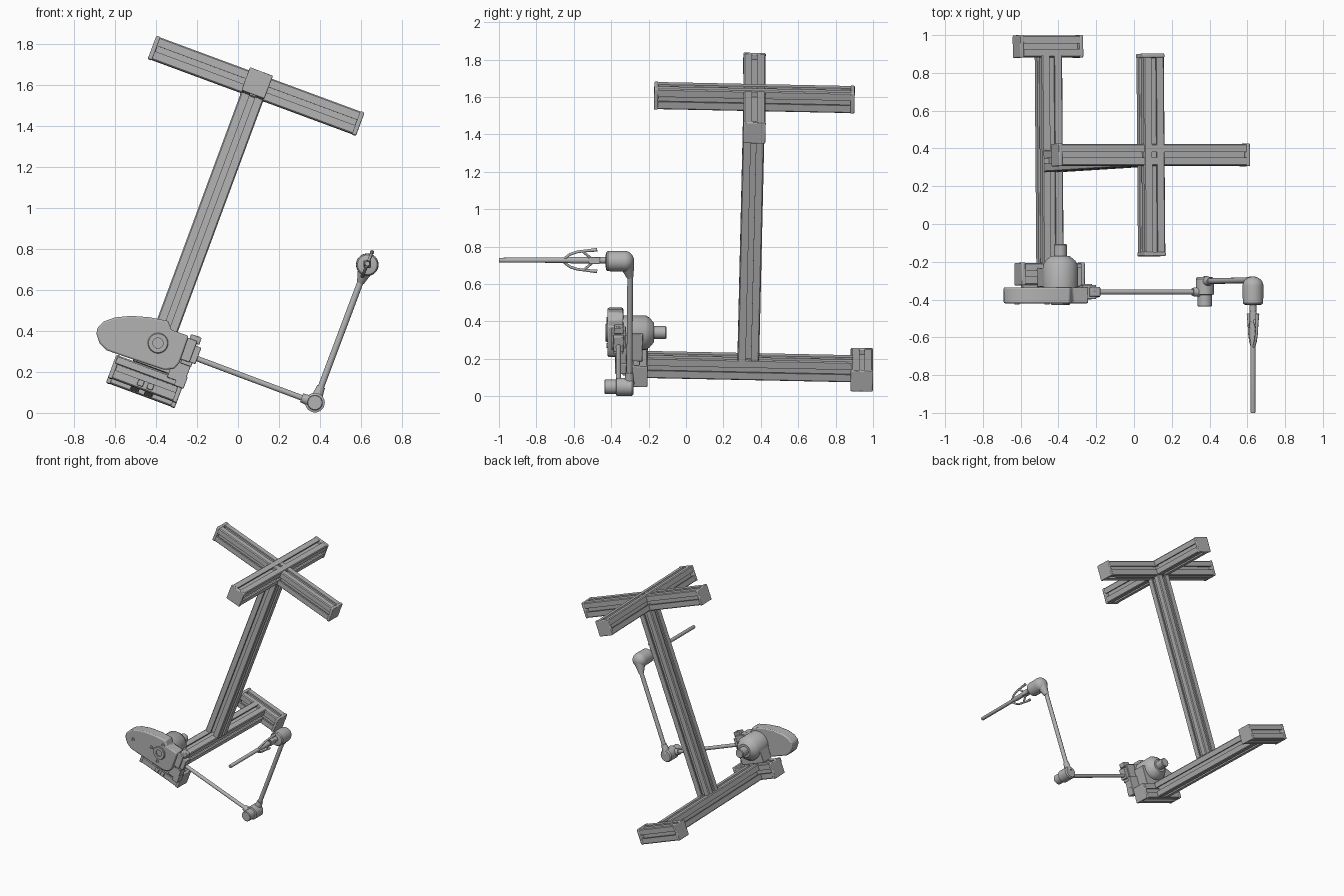
import bpy, bmesh, math
from mathutils import Matrix, Vector

if "Cube" in bpy.data.objects:
    bpy.data.objects.remove(bpy.data.objects["Cube"])

def material(name, value):
    m = bpy.data.materials.new(name)
    m.use_nodes = True
    colour = (value, value, value, 1)
    m.diffuse_color = colour
    m.node_tree.nodes["Principled BSDF"].inputs["Base Color"].default_value = colour
    return m

GREY = material("machined grey", 0.45)
# The whole frame leans sideways and dips slightly toward the back
LEAN = Matrix.Rotation(math.radians(20.3), 4, 'Y') @ Matrix.Rotation(math.radians(-1.25), 4, 'X')
UPRIGHT = Matrix.Identity(4)

def finish(bm, name, matrix=UPRIGHT, bevel=0, smooth=True):
    bmesh.ops.recalc_face_normals(bm, faces=bm.faces)
    bm.transform(matrix)
    mesh = bpy.data.meshes.new(name)
    bm.to_mesh(mesh)
    bm.free()
    mesh.materials.append(GREY)
    ob = bpy.data.objects.new(name, mesh)
    bpy.context.collection.objects.link(ob)
    if bevel:
        b = ob.modifiers.new("Bevel", 'BEVEL')
        b.width, b.segments, b.limit_method = bevel, 2, 'ANGLE'
    if smooth:
        bpy.ops.object.select_all(action='DESELECT')
        ob.select_set(True)
        bpy.context.view_layer.objects.active = ob
        bpy.ops.object.shade_smooth_by_angle(angle=math.radians(35))
    return ob

def box(name, centre, size, matrix=UPRIGHT, bevel=0.004):
    bm = bmesh.new()
    bmesh.ops.create_cube(bm, size=1)
    bm.transform(Matrix.Translation(centre) @ Matrix.Diagonal((*size, 1)))
    return finish(bm, name, matrix, bevel)

def rod(name, a, b, r1, r2=None, sides=24, bevel=0):
    a, b = Vector(a), Vector(b)
    bm = bmesh.new()
    bmesh.ops.create_cone(bm, cap_ends=True, segments=sides, radius1=r1,
                          radius2=r1 if r2 is None else r2, depth=(b - a).length)
    turn = (b - a).to_track_quat('Z', 'Y').to_matrix().to_4x4()
    return finish(bm, name, Matrix.Translation((a + b) / 2) @ turn, bevel)

def barrel(name, x, z, steps):
    """Turned part along y from (y, radius) steps."""
    bm = bmesh.new()
    n, rings = 32, []
    for y, r in steps:
        rings.append([bm.verts.new((x + r * math.cos(k * math.tau / n), y,
                                    z + r * math.sin(k * math.tau / n))) for k in range(n)])
    for p, q in zip(rings, rings[1:]):
        for k in range(n):
            bm.faces.new((p[k], p[(k + 1) % n], q[(k + 1) % n], q[k]))
    bm.faces.new(rings[0])
    bm.faces.new(rings[-1])
    return finish(bm, name)

def prism(name, outline, y0, y1, bevel=0):
    bm = bmesh.new()
    face = bm.faces.new([bm.verts.new((x, y0, z)) for x, z in outline])
    new = bmesh.ops.extrude_face_region(bm, geom=[face])["geom"]
    bmesh.ops.translate(bm, vec=(0, y1 - y0, 0),
                        verts=[v for v in new if isinstance(v, bmesh.types.BMVert)])
    return finish(bm, name, UPRIGHT, bevel)

# Slotted square rail section, one side repeated four times
H = 0.058
half = [(H - 0.006, H), (0.014, H), (0.014, H - 0.012), (0.026, H - 0.012), (0.026, H - 0.03)]
side = half + [(-x, y) for x, y in reversed(half)]
SECTION = []
for k in range(4):
    c, s = round(math.cos(k * math.pi / 2)), round(math.sin(k * math.pi / 2))
    SECTION += [(x * c - y * s, x * s + y * c) for x, y in side]

def rail(name, centre, axis, length, caps=True):
    bm = bmesh.new()
    face = bm.faces.new([bm.verts.new((x, y, -length / 2)) for x, y in SECTION])
    new = bmesh.ops.extrude_face_region(bm, geom=[face])["geom"]
    bmesh.ops.translate(bm, vec=(0, 0, length),
                        verts=[v for v in new if isinstance(v, bmesh.types.BMVert)])
    turn = {'X': Matrix.Rotation(math.pi / 2, 4, 'Y'),
            'Y': Matrix.Rotation(math.pi / 2, 4, 'X'), 'Z': UPRIGHT}[axis]
    place = LEAN @ Matrix.Translation(centre) @ turn
    finish(bm, name, place, smooth=False)
    if caps:
        for tag, sign in (("start", -1), ("end", 1)):
            box(f"{name}_{tag}_cap", (0, 0, sign * (length / 2 - 0.01)),
                (0.12, 0.12, 0.022), place, 0.006)

# Frame
U, V, W = -0.47, 0.332, 1.533
rail("base_rail", (U - 0.006, 0.342, 0), 'Y', 1.1, False)
rail("rear_foot", (U - 0.006, 0.94, -0.005), 'X', 0.355)
rail("front_foot", (U - 0.006, -0.265, -0.005), 'X', 0.355)
rail("column", (U, V, 0.77), 'Z', 1.43, False)
rail("top_cross_rail", (U, V, W), 'X', 1.08)
rail("top_long_rail", (U, V, W + 0.003), 'Y', 1.07)

# Front foot fittings
box("foot_face_plate", (U - 0.006, -0.33, 0.03), (0.34, 0.02, 0.035), LEAN)
for k in (-1, 1):
    box("foot_clamp", (U + 0.025 * k, -0.33, -0.035), (0.03, 0.016, 0.03), LEAN)
box("foot_bracket", (U + 0.13, -0.35, 0.095), (0.09, 0.06, 0.12), LEAN)
box("foot_lug", (U + 0.155, -0.35, 0.04), (0.05, 0.06, 0.06), LEAN)

# Drive housing
housing = [(-0.69, 0.385), (-0.685, 0.415), (-0.655, 0.445), (-0.60, 0.465), (-0.52, 0.473),
           (-0.43, 0.466), (-0.34, 0.448), (-0.325, 0.405), (-0.24, 0.375), (-0.285, 0.245),
           (-0.31, 0.215), (-0.36, 0.21), (-0.56, 0.277), (-0.64, 0.305), (-0.675, 0.34)]
prism("drive_housing", housing, -0.42, -0.335, 0.008)
box("housing_support", (U, -0.285, 0.13), (0.2, 0.1, 0.15), LEAN)
MX, MZ = -0.39, 0.34
barrel("drive_motor", MX, MZ, [(-0.34, 0.092), (-0.215, 0.092), (-0.205, 0.085), (-0.195, 0.08),
                               (-0.17, 0.05), (-0.17, 0.034), (-0.11, 0.034), (-0.105, 0.03)])
barrel("drive_hub", MX, MZ, [(-0.41, 0.05), (-0.425, 0.05), (-0.43, 0.046), (-0.43, 0.025),
                             (-0.405, 0.025)])
for x, z in ((-0.62, 0.385), (-0.46, 0.365), (-0.41, 0.27), (-0.36, 0.41)):
    barrel("housing_screw", x, z, [(-0.41, 0.013), (-0.426, 0.013), (-0.426, 0.007), (-0.42, 0.007)])

# Shoulder clevis, square to the upper arm
box("shoulder_block", (-0.345, -0.365, 0.195), (0.075, 0.075, 0.11), LEAN)
for w in (0.14, 0.255):
    box("shoulder_ear", (-0.32, -0.365, w), (0.055, 0.05, 0.035), LEAN)
box("shoulder_pin_block", (-0.30, -0.365, 0.185), (0.045, 0.055, 0.085), LEAN)
rod("shoulder_pin", (-0.262, -0.365, 0.2), (-0.2, -0.365, 0.375), 0.012)

# Upper arm, elbow and forearm
rod("upper_arm", (-0.22, -0.36, 0.272), (0.36, -0.36, 0.055), 0.0135)
rod("upper_arm_socket", (0.31, -0.36, 0.074), (0.36, -0.36, 0.055), 0.022, 0.028)
barrel("elbow_barrel", 0.375, 0.05, [(-0.437, 0.034), (-0.433, 0.038), (-0.375, 0.038),
                                     (-0.372, 0.048), (-0.29, 0.048), (-0.28, 0.04)])
rod("forearm_socket", (0.38, -0.303, 0.065), (0.405, -0.303, 0.128), 0.028, 0.02)
rod("forearm", (0.385, -0.303, 0.075), (0.605, -0.298, 0.66), 0.0155)

# Wrist
WX, WZ = 0.63, 0.722
rod("wrist_neck", (0.597, -0.298, 0.635), (0.625, -0.318, 0.71), 0.018, 0.042)
dome = [(-0.328 + 0.05 * math.cos(k * math.pi / 16), 0.054 * math.sin(k * math.pi / 16) + 0.001)
        for k in range(9)]
barrel("wrist_housing", WX, WZ, dome + [(-0.418, 0.054), (-0.426, 0.048), (-0.43, 0.03)])

# Tool shaft with two curved grips
barrel("tool_shaft", WX, WZ + 0.005, [(-0.42, 0.018), (-0.60, 0.018), (-0.64, 0.014),
                                      (-0.995, 0.013), (-1.0, 0.011)])
box("grip_collar", (WX, -0.49, WZ + 0.003), (0.038, 0.06, 0.036))
grip_path = [(-0.475, 0.062), (-0.53, 0.057), (-0.58, 0.05), (-0.62, 0.036), (-0.65, 0.012)]
for sign in (-1, 1):
    curve = bpy.data.curves.new("grip", 'CURVE')
    curve.dimensions = '3D'
    curve.bevel_depth, curve.bevel_resolution, curve.use_fill_caps = 0.0075, 3, True
    line = curve.splines.new('POLY')
    line.points.add(len(grip_path) - 1)
    for p, (y, r) in zip(line.points, grip_path):
        p.co = (WX + sign * r * 0.37, y, WZ + 0.003 + sign * r * 0.93, 1)
        p.radius = 1.0 if y < -0.5 else 1.4
    curve.materials.append(GREY)
    bpy.context.collection.objects.link(
        bpy.data.objects.new("upper_grip" if sign > 0 else "lower_grip", curve))
    rod("grip_link", (WX, -0.49, WZ), (WX + sign * 0.02, -0.55, WZ + sign * 0.05), 0.007, sides=12)
